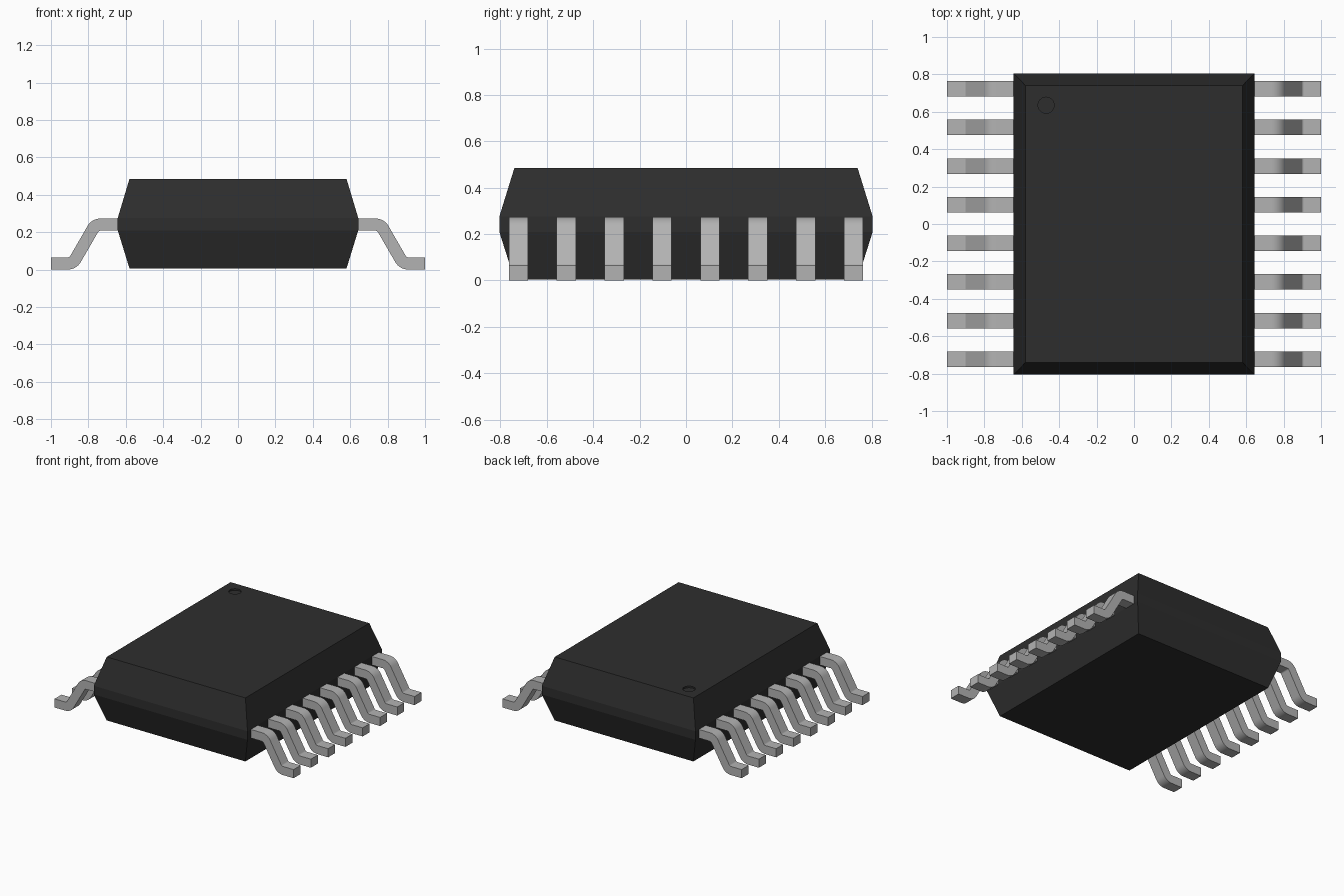
import bpy, bmesh
from math import sin, cos, radians, pi

if "Cube" in bpy.data.objects:
    bpy.data.objects.remove(bpy.data.objects["Cube"])


def material(name, value):
    m = bpy.data.materials.new(name)
    m.diffuse_color = (value, value, value, 1)
    m.use_nodes = True
    m.node_tree.nodes["Principled BSDF"].inputs["Base Color"].default_value = m.diffuse_color
    return m


def finish(bm, name, mat):
    bmesh.ops.recalc_face_normals(bm, faces=bm.faces)
    me = bpy.data.meshes.new(name)
    bm.to_mesh(me)
    bm.free()
    me.materials.append(mat)
    ob = bpy.data.objects.new(name, me)
    bpy.context.collection.objects.link(ob)
    return ob


plastic = material("black_plastic", 0.027)
metal = material("lead_metal", 0.45)

# Package body: four stacked rectangles, widest at the lead band
bm = bmesh.new()
rings = []
for hx, hy, z in [(0.58, 0.74, 0.005), (0.643, 0.805, 0.21),
                  (0.643, 0.805, 0.275), (0.58, 0.74, 0.485)]:
    rings.append([bm.verts.new((sx * hx, sy * hy, z))
                  for sx, sy in ((-1, -1), (1, -1), (1, 1), (-1, 1))])
for a, b in zip(rings, rings[1:]):
    for i in range(4):
        j = (i + 1) % 4
        bm.faces.new((a[i], a[j], b[j], b[i]))
bm.faces.new(rings[0])
bm.faces.new(rings[-1])
body = finish(bm, "package_body", plastic)

# Pin one marker: shallow round recess in the top
bpy.ops.mesh.primitive_cylinder_add(vertices=32, radius=0.043, depth=0.04,
                                    location=(-0.47, 0.635, 0.493))
cutter = bpy.context.object
cutter.name = "marker_cutter"
cutter.data.materials.append(plastic)
cutter.hide_render = True
cutter.hide_set(True)
cut = body.modifiers.new("marker_recess", 'BOOLEAN')
cut.operation = 'DIFFERENCE'
cut.solver = 'EXACT'
cut.object = cutter

# Gull-wing lead centreline: (x, z, slope angle), two equal bends
HALF_T, R, BEND, STEPS = 0.0325, 0.0475, radians(60), 8
TOP, FOOT = 0.2405, 0.0325
path = [(0.61, TOP, 0)]
for i in range(STEPS + 1):
    t = BEND * i / STEPS
    path.append((0.735 + R * sin(t), TOP - R + R * cos(t), t))
for i in range(STEPS, -1, -1):
    t = BEND * i / STEPS
    path.append((0.91 - R * sin(t), FOOT + R - R * cos(t), t))
path.append((1.0, FOOT, 0))


def lead(name, side, y, half_w=0.0415):
    bm = bmesh.new()
    prev = None
    for x, z, t in path:
        ring = [bm.verts.new((side * (x + s * HALF_T * sin(t)), y + w * half_w,
                              z + s * HALF_T * cos(t)))
                for s, w in ((1, -1), (1, 1), (-1, 1), (-1, -1))]
        if prev:
            for i in range(4):
                j = (i + 1) % 4
                bm.faces.new((prev[i], prev[j], ring[j], ring[i]))
        else:
            bm.faces.new(ring)
        prev = ring
    bm.faces.new(prev)
    return finish(bm, name, metal)


# Eight leads on each side
leads = []
for side, label in ((-1, "left"), (1, "right")):
    for i in range(8):
        leads.append(lead(f"{label}_lead_{i + 1}", side, (i - 3.5) * 0.2065))

bpy.ops.object.select_all(action='DESELECT')
for ob in leads:
    ob.select_set(True)
bpy.context.view_layer.objects.active = leads[0]
bpy.ops.object.shade_smooth_by_angle(angle=radians(30))
